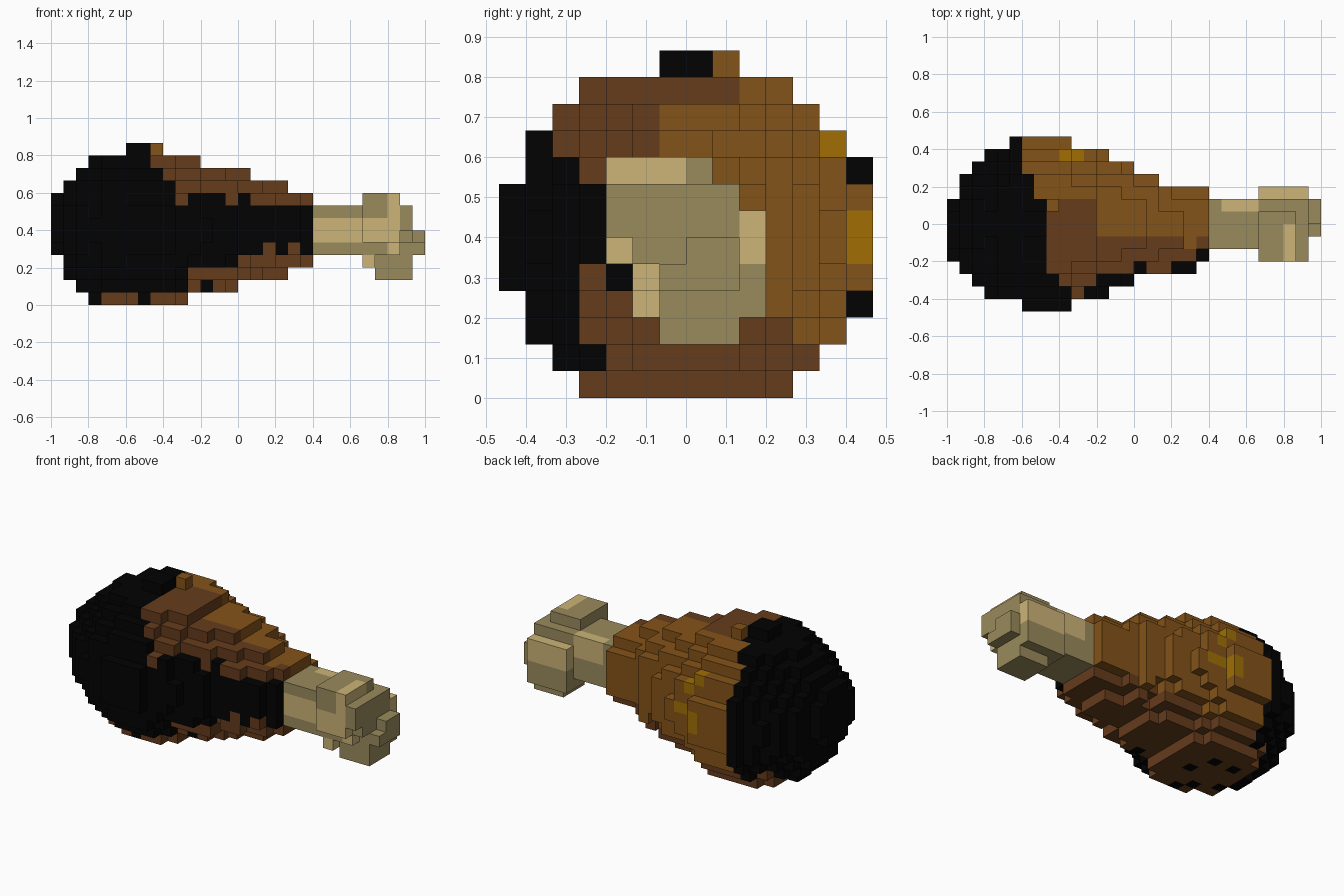
import bpy, bmesh, math, random
from mathutils import Vector

random.seed(4)
if "Cube" in bpy.data.objects:
    bpy.data.objects.remove(bpy.data.objects["Cube"], do_unlink=True)

S = 1 / 15                              # edge length of one block
ORIGIN = Vector((-1.0, -7 * S, 0.0))
BLACK, BROWN, ORANGE, GOLD, CREAM, PALE = range(6)


def linear(c):
    c /= 255
    return c / 12.92 if c <= 0.04045 else ((c + 0.055) / 1.055) ** 2.4


def make_material(name, rgb):
    col = [linear(c) for c in rgb] + [1.0]
    m = bpy.data.materials.new(name)
    m.use_nodes = True
    m.diffuse_color = col
    node = m.node_tree.nodes["Principled BSDF"]
    node.inputs["Base Color"].default_value = col
    node.inputs["Roughness"].default_value = 0.9
    return m


materials = [make_material(n, c) for n, c in (
    ("charred black", (2, 2, 2)), ("dark brown", (101, 60, 28)),
    ("roast brown", (132, 83, 25)), ("golden fat", (161, 111, 4)),
    ("bone shade", (154, 139, 92)), ("bone pale", (205, 180, 120)))]


def build_blocks(name, cells):
    """Skin a dictionary of (i, j, k) -> colour with its exposed block faces."""
    bm = bmesh.new()
    for cell, colour in cells.items():
        for axis in range(3):
            for side in (0, 1):
                step = [0, 0, 0]
                step[axis] = 2 * side - 1
                if tuple(a + b for a, b in zip(cell, step)) in cells:
                    continue
                corners = []
                for u, v in ((0, 0), (1, 0), (1, 1), (0, 1)):
                    p = Vector(cell)
                    p[axis] += side
                    p[(axis + 1) % 3] += u
                    p[(axis + 2) % 3] += v
                    corners.append(bm.verts.new(ORIGIN + p * S))
                if not side:
                    corners.reverse()
                bm.faces.new(corners).material_index = colour
    bmesh.ops.remove_doubles(bm, verts=bm.verts, dist=1e-4)
    mesh = bpy.data.meshes.new(name)
    bm.to_mesh(mesh)
    bm.free()
    for m in materials:
        mesh.materials.append(m)
    ob = bpy.data.objects.new(name, mesh)
    bpy.context.collection.objects.link(ob)
    return ob


# Meat: round slices along x as (radius, y start, y end, z start, z end)
SLICES = [(2.4, 4, 9, 4, 9), (4.0, 3, 11, 2, 10), (4.9, 2, 12, 1, 11),
          (5.7, 1, 13, 0, 12), (6.15, 1, 13, 0, 12), (6.5, 1, 14, 0, 12),
          (6.7, 0, 14, 0, 12), (6.8, 0, 14, 0, 12), (6.8, 0, 14, 0, 12),
          (6.7, 0, 14, 0, 12), (6.3, 1, 13, 0, 12), (5.9, 1, 13, 1, 12),
          (5.6, 1, 13, 1, 11), (5.3, 2, 12, 1, 11), (5.0, 2, 12, 1, 11),
          (4.6, 3, 11, 2, 11), (4.4, 3, 11, 2, 10), (4.0, 3, 10, 2, 10),
          (3.85, 3, 10, 2, 10), (3.5, 3, 10, 3, 9), (3.2, 4, 10, 3, 9)]


def meat_colour(i, dy, dz):
    """Colour by angle around the slice, measured up from the back (+y)."""
    a = math.degrees(math.atan2(dz, dy)) + random.uniform(-7, 7)
    # charred end, reaching less far underneath and at the back
    if -120 < a < -45:
        limit = 4
    elif -45 <= a < 48:
        limit = 6
    else:
        limit = 7 if 48 <= a < 70 else 8
    if i < limit:
        return BLACK
    # charred strip along the front
    upper = 134 if i < 10 else 157 if i < 12 else 143
    lower = -128 if i < 11 else -140 if i < 17 else -155
    if a > upper or a < lower:
        return BLACK
    # stray charred blocks underneath
    if -130 < a < -50 and random.random() < 0.04:
        return BLACK
    # golden spots on the back
    if 9 <= i <= 11 and -8 < a < 50 and random.random() < 0.45:
        return GOLD
    top = 73 if i < 12 else 106
    if -42 < a < top:
        return ORANGE
    if top <= a < 100 and random.random() < 0.2:
        return ORANGE
    return BROWN


meat = {}
for i, (radius, y0, y1, z0, z1) in enumerate(SLICES):
    cy, cz = (y0 + y1) / 2, (z0 + z1) / 2
    for j in range(y0, y1):
        for k in range(z0, z1):
            dy, dz = j + 0.5 - cy, k + 0.5 - cz
            if math.hypot(dy, dz) <= radius:
                meat[i, j, k] = meat_colour(i, dy, dz)
# Small crest on top of the meat
for ci in (6, 7):
    for cj in (6, 7):
        meat[ci, cj, 12] = BLACK
meat[8, 8, 12] = ORANGE
build_blocks("meat", meat)


# Bone: boxes as (x start, x end, y start, y end, z start, z end)
BONE = [(21, 25, 5, 9, 4, 8),                               # shaft
        (25, 28, 4, 8, 8, 9), (25, 29, 4, 9, 7, 8),         # upper knob
        (25, 29, 4, 10, 6, 7), (25, 28, 4, 5, 5, 6),        # middle knob
        (25, 29, 5, 10, 5, 6), (25, 28, 5, 6, 4, 5),
        (25, 26, 5, 6, 3, 4), (25, 29, 6, 10, 3, 5),        # lower knob
        (26, 29, 6, 9, 2, 3),
        (29, 30, 6, 9, 4, 5), (29, 30, 7, 9, 5, 6)]         # tip


def bone_colour(i, j, k):
    pale = ((i < 27 and j <= 5 and k in (5, 6))
            or (i == 27 and j <= 6 and k >= 4)
            or (j == 9 and k >= 5)
            or (j == 8 and 22 <= i <= 24 and k >= 6)
            or (j == 5 and k == 3))
    return PALE if pale else CREAM


bone = {(i, j, k): bone_colour(i, j, k)
        for x0, x1, y0, y1, z0, z1 in BONE
        for i in range(x0, x1) for j in range(y0, y1) for k in range(z0, z1)}
build_blocks("bone", bone)
